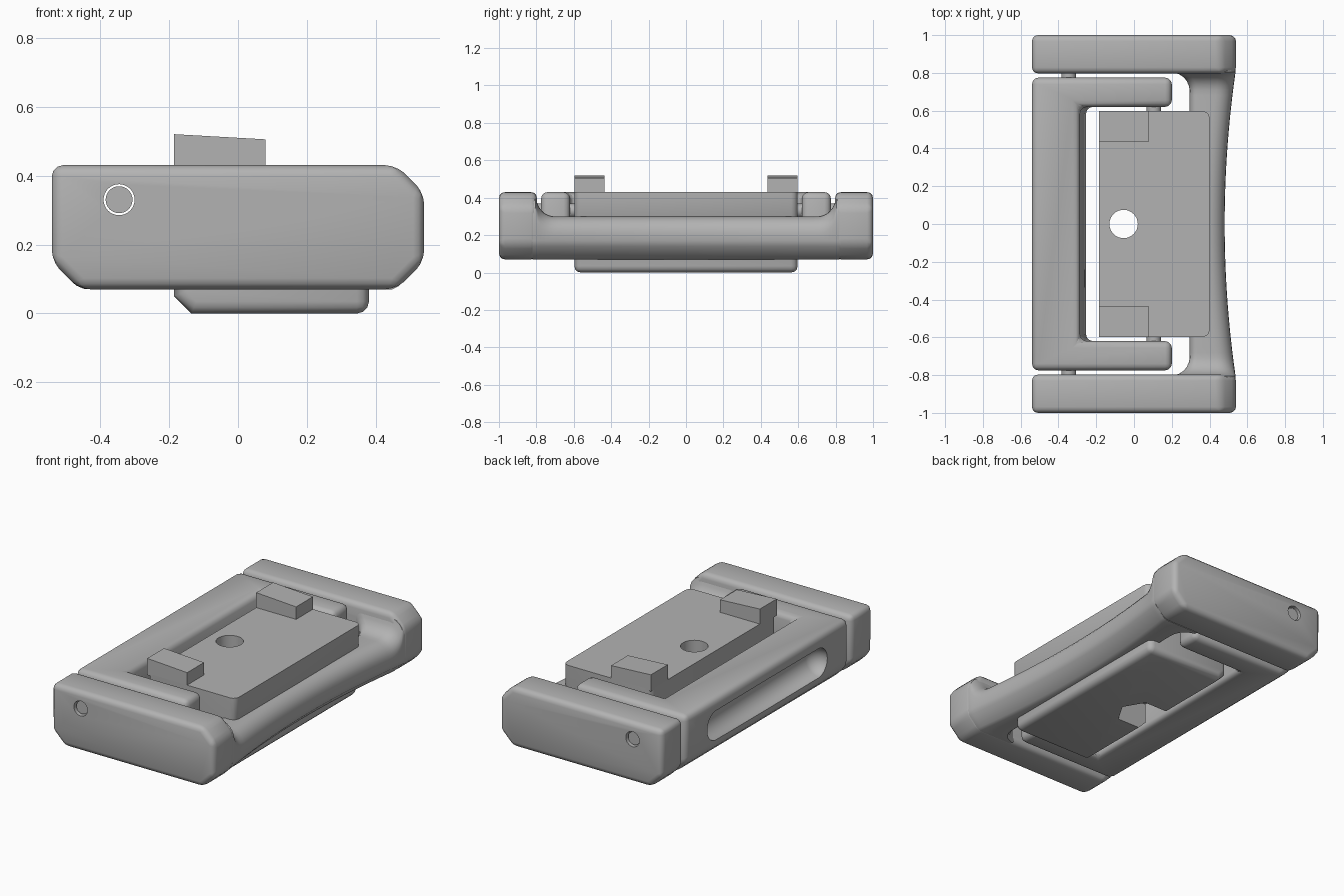
import bpy, bmesh, math
from mathutils import Vector, Matrix

cube = bpy.data.objects.get("Cube")
if cube:
    bpy.data.objects.remove(cube)

grey = bpy.data.materials.new("plain grey")
grey.use_nodes = True
colour = (0.45, 0.45, 0.45, 1)
grey.diffuse_color = colour
grey.node_tree.nodes["Principled BSDF"].inputs["Base Color"].default_value = colour


def make(name, bm):
    bmesh.ops.recalc_face_normals(bm, faces=bm.faces)
    mesh = bpy.data.meshes.new(name)
    bm.to_mesh(mesh)
    bm.free()
    mesh.materials.append(grey)
    obj = bpy.data.objects.new(name, mesh)
    bpy.context.collection.objects.link(obj)
    return obj


def soften(bm, width, test=lambda e: True, segments=3):
    edges = [e for e in bm.edges if e.calc_face_angle(0) > 0.4 and test(e)]
    bmesh.ops.bevel(bm, geom=edges, offset=width, segments=segments,
                    profile=0.5, affect='EDGES', clamp_overlap=True)


def prism(outline, low, high, axis):
    """Extrude an xz outline along y, or an xy outline along z."""
    bm = bmesh.new()
    place = (lambda a, b, c: (a, c, b)) if axis == 'Y' else (lambda a, b, c: (a, b, c))
    face = bm.faces.new([bm.verts.new(place(a, b, low)) for a, b in outline])
    new = bmesh.ops.extrude_face_region(bm, geom=[face])["geom"]
    bmesh.ops.translate(bm, vec=place(0, 0, high - low),
                        verts=[v for v in new if isinstance(v, bmesh.types.BMVert)])
    bmesh.ops.recalc_face_normals(bm, faces=bm.faces)
    return bm


def rod(name, x, y0, y1, z, radius):
    bm = bmesh.new()
    turn = Matrix.Translation((x, (y0 + y1) / 2, z)) @ Matrix.Rotation(math.pi / 2, 4, 'X')
    bmesh.ops.create_cone(bm, cap_ends=True, segments=32, radius1=radius,
                          radius2=radius, depth=abs(y1 - y0), matrix=turn)
    return make(name, bm)


def cut(obj, *cutters):
    for cutter in cutters:
        mod = obj.modifiers.new("cut", 'BOOLEAN')
        mod.object, mod.operation, mod.solver = cutter, 'DIFFERENCE', 'EXACT'
    graph = bpy.context.evaluated_depsgraph_get()
    obj.data = bpy.data.meshes.new_from_object(obj.evaluated_get(graph))
    obj.modifiers.clear()
    for cutter in cutters:
        bpy.data.objects.remove(cutter)


def mid(edge):
    return (edge.verts[0].co + edge.verts[1].co) / 2


# End blocks with pin bores
block = [(-0.54, 0.43), (0.46, 0.43), (0.54, 0.35), (0.54, 0.15),
         (0.46, 0.07), (-0.46, 0.07), (-0.54, 0.15)]
for side, name in ((-1, "front_end_block"), (1, "back_end_block")):
    bm = prism(block, *sorted((side * 0.797, side)), 'Y')
    soften(bm, 0.032)
    obj = make(name, bm)
    cut(obj, rod("bore", -0.345, side * 0.7, side * 1.1, 0.33, 0.045))

# Waisted crossbar that flares into the end blocks
bm = bmesh.new()
rings = []
steps = 48
for i in range(steps + 1):
    y = -0.82 * math.cos(math.pi * i / steps)
    t = min(1, max(0, (abs(y) - 0.70) / 0.10))
    flare = 1 - math.sqrt(1 - t * t)
    xi = 0.295 - 0.09 * flare
    xo = 0.48 + 0.057 * min(1, abs(y) / 0.8) ** 2
    top = 0.30 + 0.10 * flare
    ring = [(xi, 0.09), (xi + 0.02, 0.07), (xo - 0.09, 0.07), (xo - 0.07, 0.08),
            (xo - 0.01, 0.14), (xo, 0.17)]
    # Rounded upper outer shoulder and inner lip
    for k in range(7):
        a = math.pi / 2 * k / 6
        ring.append((xo - 0.09 + 0.09 * math.cos(a), top - 0.09 + 0.09 * math.sin(a)))
    for k in range(5):
        a = math.pi / 2 * k / 4
        ring.append((xi + 0.04 - 0.04 * math.sin(a), top - 0.04 + 0.04 * math.cos(a)))
    rings.append([bm.verts.new((x, y, z)) for x, z in ring])
for a, b in zip(rings, rings[1:]):
    for k in range(len(a)):
        n = (k + 1) % len(a)
        bm.faces.new((a[k], a[n], b[n], b[k]))
bm.faces.new(rings[0])
bm.faces.new(rings[-1])
make("waisted_crossbar", bm)

# Swinging U-shaped frame
u_shape = [(-0.54, -0.775), (0.2, -0.775), (0.2, -0.62), (-0.25, -0.62),
           (-0.25, 0.62), (0.2, 0.62), (0.2, 0.775), (-0.54, 0.775)]
bm = prism(u_shape, 0.07, 0.43, 'Z')
for v in bm.verts:
    if v.co.z > 0.4 and abs(v.co.x + 0.25) < 0.01:
        v.co.x = -0.29
soften(bm, 0.08, lambda e: mid(e).x < -0.53 and mid(e).z < 0.08 and abs(mid(e).y) < 0.1, 1)
soften(bm, 0.035)
u_frame = make("swing_frame", bm)

# Finger groove: a stretched ball
bm = bmesh.new()
bmesh.ops.create_uvsphere(bm, u_segments=24, v_segments=16, radius=0.09,
                          matrix=Matrix.Rotation(math.pi / 2, 4, 'X'))
for v in bm.verts:
    if abs(v.co.y) > 0.001:
        v.co.y += math.copysign(0.48, v.co.y)
    v.co += Vector((-0.535, 0, 0.27))
cut(u_frame, make("groove_cutter", bm),
    rod("bore", -0.345, -0.9, 0.9, 0.33, 0.045))

# Clamp plate with a through hole and a nut pocket open to one edge
plate = [(-0.185, 0.43), (0.4, 0.43), (0.4, 0.30), (0.38, 0.26), (0.38, 0),
         (-0.135, 0), (-0.185, 0.05)]
bm = prism(plate, -0.597, 0.597, 'Y')
soften(bm, 0.035, lambda e: mid(e).z < 0.01 and (mid(e).x > 0.3 or abs(mid(e).y) > 0.59)
       or abs(mid(e).y) > 0.59 and abs(e.verts[0].co.z - e.verts[1].co.z) > 0.02
       or mid(e).x > 0.37 and mid(e).z < 0.01)
clamp = make("clamp_plate", bm)
bm = bmesh.new()
bmesh.ops.create_cone(bm, cap_ends=True, segments=32, radius1=0.075, radius2=0.075,
                      depth=1, matrix=Matrix.Translation((-0.055, 0, 0.3)))
hole = make("hole_cutter", bm)
pocket = prism([(-0.3, -0.12), (0.015, -0.12), (0.085, 0), (0.015, 0.12), (-0.3, 0.12)],
               -0.1, 0.17, 'Z')
cut(clamp, hole, make("pocket_cutter", pocket))

# Raised sloping lugs and pivot pins at both ends
lug = [(-0.185, 0.42), (0.08, 0.42), (0.08, 0.505), (-0.185, 0.52)]
for side, word in ((-1, "front"), (1, "back")):
    make(word + "_lug", prism(lug, *sorted((side * 0.437, side * 0.597)), 'Y'))
    rod(word + "_frame_pin", -0.345, side * 0.70, side * 0.985, 0.33, 0.039)
    rod(word + "_plate_pin", 0.105, side * 0.57, side * 0.66, 0.33, 0.038)

# Smooth rounded areas, keep real corners crisp
bpy.ops.object.select_all(action='DESELECT')
for obj in bpy.context.scene.objects:
    if obj.type == 'MESH':
        obj.select_set(True)
        bpy.context.view_layer.objects.active = obj
bpy.ops.object.shade_smooth_by_angle(angle=math.radians(32))
